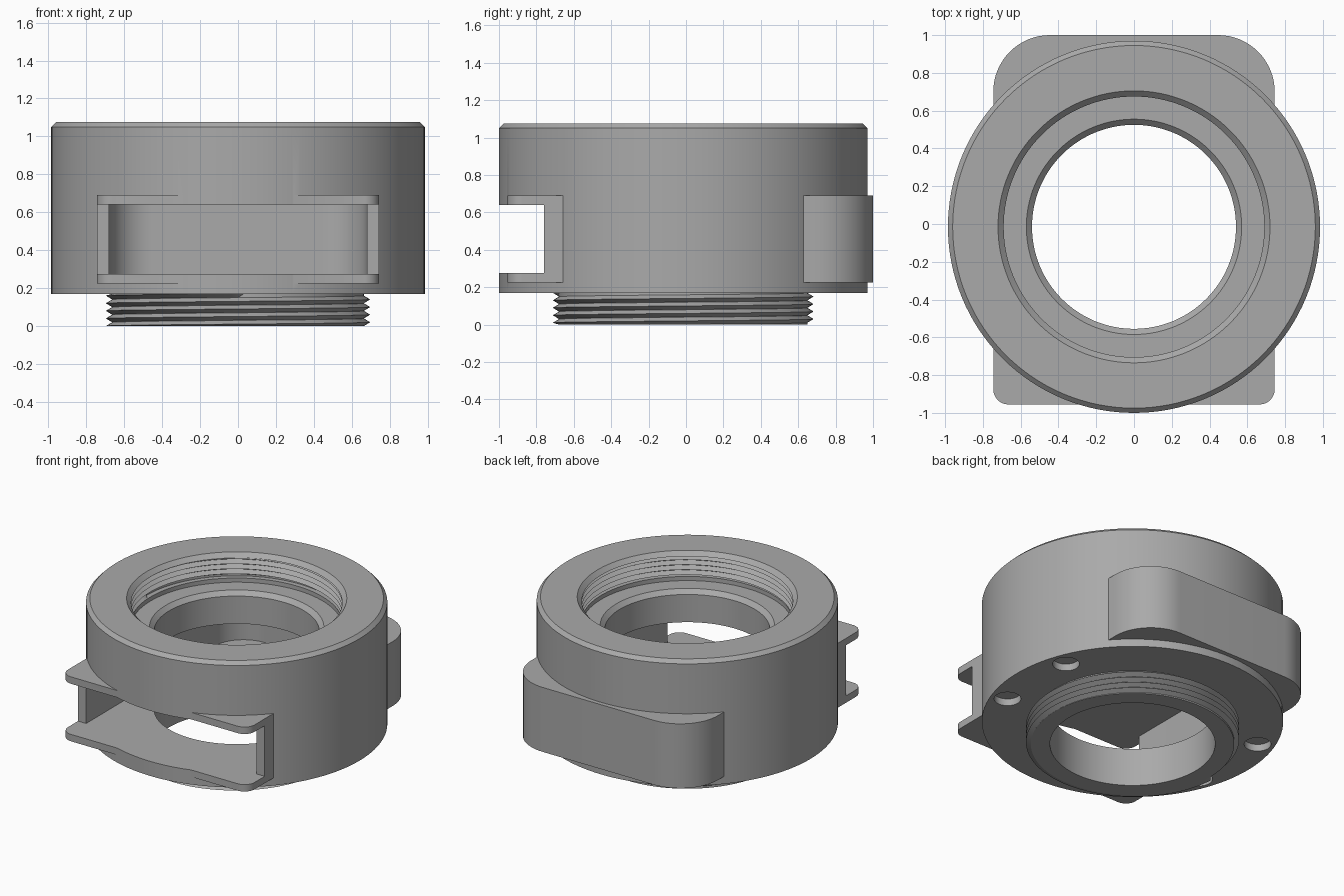
import bpy, bmesh, math
from math import cos, sin, pi

if "Cube" in bpy.data.objects:
    bpy.data.objects.remove(bpy.data.objects["Cube"])

CY = -0.015          # y of the ring axis
SEG = 128

grey = bpy.data.materials.new("grey_plastic")
grey.diffuse_color = (0.40, 0.40, 0.40, 1)
grey.use_nodes = True
grey.node_tree.nodes["Principled BSDF"].inputs["Base Color"].default_value = grey.diffuse_color


def make(name, verts, faces, fix=True):
    bm = bmesh.new()
    vs = [bm.verts.new(v) for v in verts]
    for f in faces:
        bm.faces.new([vs[i] for i in f])
    bmesh.ops.remove_doubles(bm, verts=bm.verts, dist=1e-5)
    if fix:
        bmesh.ops.recalc_face_normals(bm, faces=bm.faces)
    me = bpy.data.meshes.new(name)
    bm.to_mesh(me)
    bm.free()
    me.materials.append(grey)
    ob = bpy.data.objects.new(name, me)
    bpy.context.collection.objects.link(ob)
    return ob


def stack(name, rings):
    """Closed solid skinned through equal-sized rings of points."""
    n = len(rings[0])
    faces = [tuple(range(n)), tuple(range((len(rings) - 1) * n, len(rings) * n))]
    for k in range(len(rings) - 1):
        for i in range(n):
            j = (i + 1) % n
            faces.append((k * n + i, k * n + j, k * n + n + j, k * n + n + i))
    return make(name, [p for r in rings for p in r], faces)


def lathe(name, profile, cx=0, cy=CY, seg=SEG):
    return stack(name, [[(cx + r * cos(2 * pi * i / seg), cy + r * sin(2 * pi * i / seg), z)
                         for i in range(seg)] for r, z in profile])


def rounded_block(name, hx, y0, y1, r_front, r_back, z0, z1, steps=16):
    """Box with separately rounded front and back vertical corners."""
    pts = []
    for sx, y, sy, r, a0 in ((1, y1, 1, r_back, 0), (-1, y1, 1, r_back, 90),
                             (-1, y0, -1, r_front, 180), (1, y0, -1, r_front, 270)):
        for k in range(steps + 1):
            a = math.radians(a0 + 90 * k / steps)
            pts.append((sx * (hx - r) + r * cos(a), y - sy * r + r * sin(a)))
    return stack(name, [[(x, y, z) for x, y in pts] for z in (z0, z1)])


def thread(name, core, crest, z0, z1, pitch, inward=False):
    """Helical V-shaped ridge wrapped around a cylinder."""
    rows = int(2 * (z1 - z0) / pitch) + 5
    verts, faces = [], []
    for i in range(rows):
        for s in range(SEG + 1):
            t = s / SEG
            z = z0 - pitch + i * pitch / 2 + pitch * t
            r = crest if i % 2 else core
            if z <= z0 or z >= z1:
                r, z = core, min(max(z, z0), z1)
            verts.append((r * cos(2 * pi * t), CY + r * sin(2 * pi * t), z))
    w = SEG + 1
    for i in range(rows - 1):
        for s in range(SEG):
            a = i * w + s
            q = (a, a + 1, a + w + 1, a + w)
            faces.append(q[::-1] if inward else q)
    return make(name, verts, faces, fix=False)


def combine(target, tool, op):
    mod = target.modifiers.new(op, 'BOOLEAN')
    mod.operation, mod.solver, mod.object = op, 'EXACT', tool
    bpy.context.view_layer.objects.active = target
    bpy.ops.object.modifier_apply(modifier=mod.name)
    bpy.data.objects.remove(tool)


# Round body with chamfered top and a narrower neck underneath
body = lathe("ring_body", [(.665, 0), (.665, .17), (.985, .17), (.985, 1.05), (.96, 1.075)])

# Drawer housing sticking out front and back
combine(body, rounded_block("housing", .745, -.955, 1.0, .08, .30, .225, .69), 'UNION')

# Central bore with shelf and relief for the inner thread
combine(body, lathe("bore", [(.54, -.1), (.54, .84), (.57, .87), (.69, .87), (.69, .90),
                             (.725, .90), (.725, 1.045), (.69, 1.045), (.72, 1.075),
                             (.72, 1.2)]), 'DIFFERENCE')

# Drawer slot, and side walls trimmed back at the front
combine(body, rounded_block("slot", .68, -1.3, .935, .02, .235, .275, .64), 'DIFFERENCE')
combine(body, rounded_block("front_trim", 1.2, -1.4, -.76, .01, .01, .275, .64), 'DIFFERENCE')

# Four shallow magnet pockets in the underside
for side in (0, 180):
    for off in (-20, 20):
        a = math.radians(side + off)
        combine(body, lathe("pocket", [(.088, .1), (.088, .22)], .87 * cos(a),
                            CY + .87 * sin(a), 32), 'DIFFERENCE')

# Screw threads
outer = thread("outer_thread", .664, .697, 0, .17, .04)
inner = thread("inner_thread", .726, .69, .90, 1.045, .036, inward=True)

for ob in (body, outer, inner):
    bpy.ops.object.select_all(action='DESELECT')
    ob.select_set(True)
    bpy.context.view_layer.objects.active = ob
    bpy.ops.object.shade_smooth_by_angle(angle=math.radians(30))
